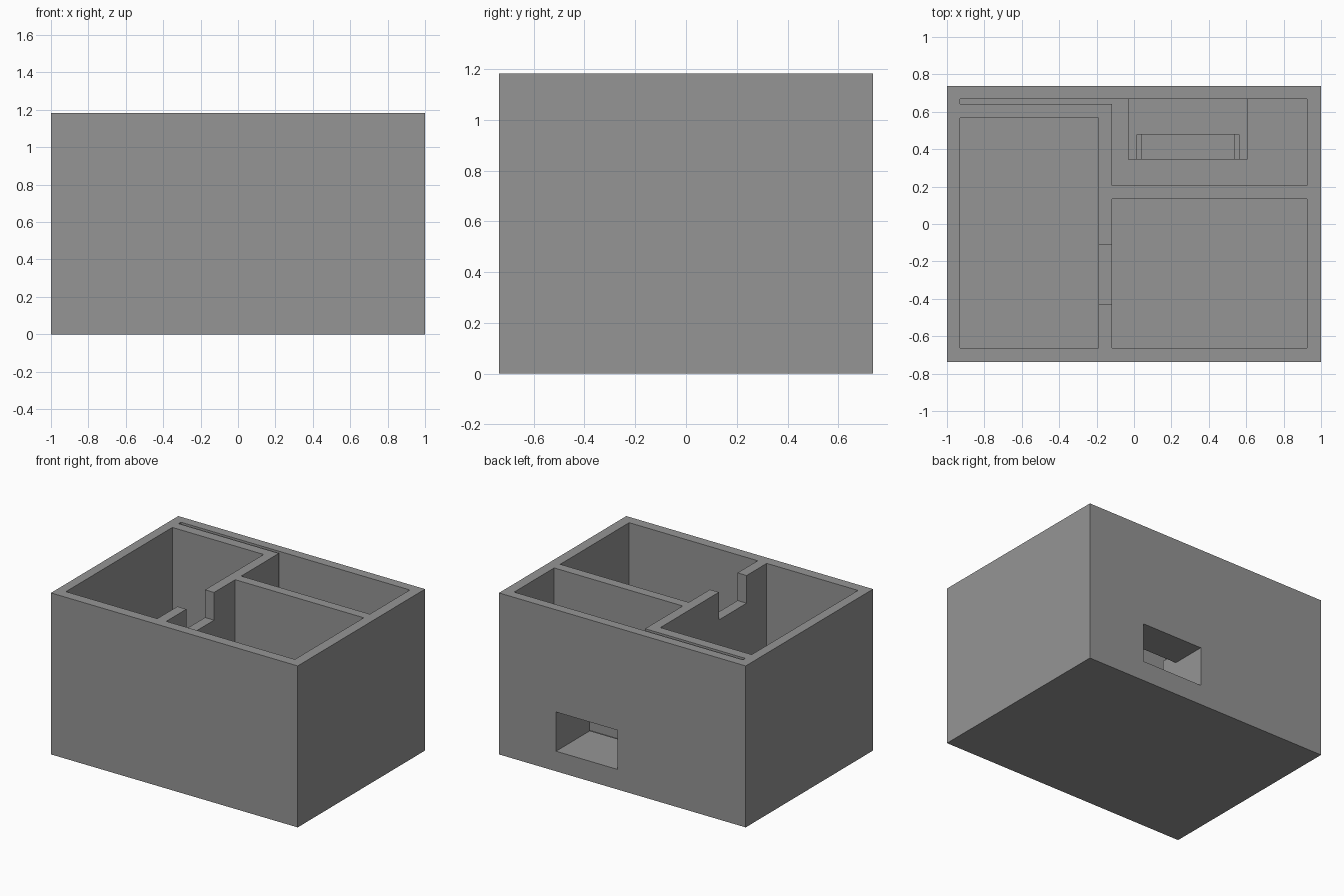
import bpy

if "Cube" in bpy.data.objects:
    bpy.data.objects.remove(bpy.data.objects["Cube"])

WALL_TOP = 1.183
FLOOR = 0.07
ABOVE = 1.3

grey = bpy.data.materials.new("plain grey")
grey.diffuse_color = (0.3, 0.3, 0.3, 1)
grey.use_nodes = True
grey.node_tree.nodes["Principled BSDF"].inputs["Base Color"].default_value = grey.diffuse_color


def box(name, x, y, z):
    """Axis-aligned box from (min, max) pairs."""
    bpy.ops.mesh.primitive_cube_add(size=1)
    ob = bpy.context.object
    ob.name = name
    for v in ob.data.vertices:
        v.co = [lo + (c + 0.5) * (hi - lo) for c, (lo, hi) in zip(v.co, (x, y, z))]
    ob.data.materials.append(grey)
    return ob


def combine(target, tool, operation):
    """Apply a boolean and discard the tool."""
    mod = target.modifiers.new(operation, 'BOOLEAN')
    mod.operation = operation
    mod.solver = 'EXACT'
    mod.object = tool
    bpy.context.view_layer.objects.active = target
    bpy.ops.object.modifier_apply(modifier=mod.name)
    bpy.data.objects.remove(tool, do_unlink=True)


# Solid outer block
case = box("compartment_case", (-1, 1), (-0.737, 0.737), (0, WALL_TOP))

# Open compartments, the thin rear slot and the notch in the dividing wall
for name, x, y, bottom in (
    ("left_compartment", (-0.93, -0.19), (-0.663, 0.568), FLOOR),
    ("front_compartment", (-0.117, 0.925), (-0.663, 0.135), FLOOR),
    ("rear_compartment", (-0.117, 0.925), (0.205, 0.668), FLOOR),
    ("rear_slot", (-0.93, -0.05), (0.641, 0.668), FLOOR),
    ("divider_notch", (-0.25, -0.05), (-0.43, -0.11), 0.98),
):
    combine(case, box(name, x, y, (bottom, ABOVE)), 'DIFFERENCE')

# Housing around the rear window, standing on the compartment floor
combine(case, box("window_housing", (-0.032, 0.608), (0.345, 0.70), (0.04, 0.62)), 'UNION')

# Window tunnel through the back wall, and the wider recess above its inner end
combine(case, box("window_tunnel", (0.04, 0.537), (0.30, 0.80), (0.147, 0.434)), 'DIFFERENCE')
combine(case, box("tunnel_shaft", (0.04, 0.537), (0.30, 0.478), (0.30, 0.55)), 'DIFFERENCE')
combine(case, box("housing_recess", (0.015, 0.562), (0.30, 0.478), (0.504, 0.80)), 'DIFFERENCE')
